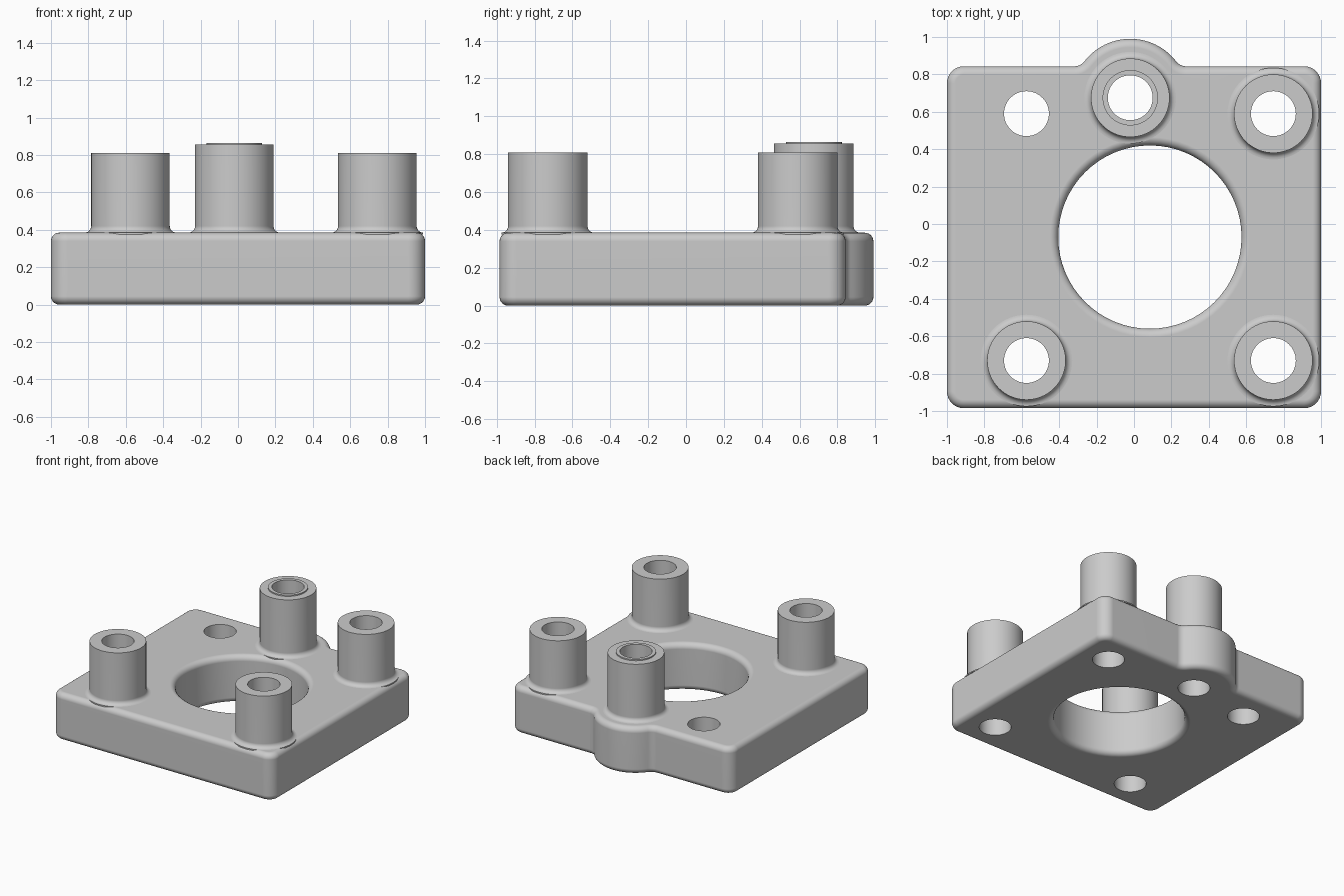
import bpy, bmesh, math
from math import sin, cos, pi

cube = bpy.data.objects.get("Cube")
if cube:
    bpy.data.objects.remove(cube, do_unlink=True)

PLATE_H = 0.385
EDGE_R = 0.045
BORE_R = 0.12
POST_R = 0.21
SEGS = 64

grey = bpy.data.materials.new("plain grey")
grey.use_nodes = True
grey.diffuse_color = (0.6, 0.6, 0.6, 1)
grey.node_tree.nodes["Principled BSDF"].inputs["Base Color"].default_value = (0.6, 0.6, 0.6, 1)


def finish(name, bm):
    bmesh.ops.recalc_face_normals(bm, faces=bm.faces)
    mesh = bpy.data.meshes.new(name)
    bm.to_mesh(mesh)
    bm.free()
    mesh.materials.append(grey)
    obj = bpy.data.objects.new(name, mesh)
    bpy.context.collection.objects.link(obj)
    return obj


def select(obj):
    bpy.ops.object.select_all(action='DESELECT')
    obj.select_set(True)
    bpy.context.view_layer.objects.active = obj


def smooth(obj):
    select(obj)
    bpy.ops.object.shade_smooth_by_angle(angle=math.radians(35))
    weighted = obj.modifiers.new("even_shading", 'WEIGHTED_NORMAL')
    weighted.keep_sharp = True


def arc(cx, cy, r, a0, a1, n):
    return [(cx + r * cos(a0 + (a1 - a0) * i / n), cy + r * sin(a0 + (a1 - a0) * i / n))
            for i in range(n + 1)]


def bridge(bm, a, b):
    n = len(a)
    for i in range(n):
        bm.faces.new((a[i], a[(i + 1) % n], b[(i + 1) % n], b[i]))


def lathe(name, x, y, profile, closed):
    """Revolve (radius, z) points; closed joins the last ring to the first."""
    bm = bmesh.new()
    rings = [[bm.verts.new((x + r * cos(2 * pi * i / SEGS), y + r * sin(2 * pi * i / SEGS), z))
              for i in range(SEGS)] for r, z in profile]
    for a, b in zip(rings, rings[1:]):
        bridge(bm, a, b)
    if closed:
        bridge(bm, rings[-1], rings[0])
    else:
        bm.faces.new(rings[0])
        bm.faces.new(rings[-1])
    return finish(name, bm)


def outline(d):
    """Plate outline with a rounded lobe at the back, moved inward by d."""
    front, back, corner = -0.985, 0.843, 0.09
    lobe_x, lobe_y, lobe_r, fillet = -0.02, 0.68, 0.31, 0.07
    r = corner - d
    fy = back + fillet
    fx = math.sqrt((lobe_r + fillet) ** 2 - (fy - lobe_y) ** 2)
    ang = math.atan2(fy - lobe_y, fx)
    pts = arc(-1 + corner, front + corner, r, pi, 1.5 * pi, 8)
    pts += arc(1 - corner, front + corner, r, 1.5 * pi, 2 * pi, 8)
    pts += arc(1 - corner, back - corner, r, 0, pi / 2, 8)
    pts += arc(lobe_x + fx, fy, fillet + d, 1.5 * pi, pi + ang, 8)
    pts += arc(lobe_x, lobe_y, lobe_r - d, ang, pi - ang, 28)[1:-1]
    pts += arc(lobe_x - fx, fy, fillet + d, -ang, -pi / 2, 8)
    pts += arc(-1 + corner, back - corner, r, pi / 2, pi, 8)
    return pts


# Rounded edge section: (inset, height), bottom to top
STEPS = [i * pi / 12 for i in range(7)]
section = [(EDGE_R * (1 - sin(a)), EDGE_R * (1 - cos(a))) for a in STEPS]
section += [(d, PLATE_H - z) for d, z in reversed(section)]

# Base plate
bm = bmesh.new()
rings = [[bm.verts.new((px, py, z)) for px, py in outline(d)] for d, z in section]
for lower, upper in zip(rings, rings[1:]):
    bridge(bm, lower, upper)
bm.faces.new(rings[0])
bm.faces.new(rings[-1])
plate = finish("base_plate", bm)

# Post positions: name, x, y, top height
posts = [("front_right_post", -0.575, -0.73, 0.81),
         ("front_left_post", 0.745, -0.73, 0.81),
         ("back_left_post", 0.745, 0.59, 0.81),
         ("back_middle_post", -0.02, 0.675, 0.855)]

# Cut the large opening with rounded rims, then the bolt holes
opening = [(0.49 + d, z) for d, z in section]
opening = [(opening[0][0], -0.1)] + opening + [(opening[-1][0], PLATE_H + 0.1)]
cutters = [lathe("opening_cutter", 0.085, -0.07, opening, False)]
for x, y in [(p[1], p[2]) for p in posts] + [(-0.575, 0.59)]:
    cutters.append(lathe("bolt_cutter", x, y, [(BORE_R, -0.1), (BORE_R, PLATE_H + 0.1)], False))
for cutter in cutters:
    cutter.hide_render = True
    cut = plate.modifiers.new("cut", 'BOOLEAN')
    cut.operation = 'DIFFERENCE'
    cut.solver = 'EXACT'
    cut.object = cutter
    select(plate)
    bpy.ops.object.modifier_apply(modifier=cut.name)
    bpy.data.objects.remove(cutter, do_unlink=True)
smooth(plate)

# Hollow posts with a coved foot
COVE = 0.035
for name, x, y, top in posts:
    foot = [(POST_R + COVE * (1 - sin(a)), PLATE_H + COVE * (1 - cos(a))) for a in STEPS]
    profile = [(BORE_R, PLATE_H - 0.01), (POST_R + COVE, PLATE_H - 0.01)] + foot
    profile += [(POST_R, top), (BORE_R, top)]
    smooth(lathe(name, x, y, profile, True))

# Raised sleeve rim on the tall post
name, x, y, top = posts[-1]
smooth(lathe("sleeve_rim", x, y, [(BORE_R, top - 0.02), (0.148, top - 0.02),
                                  (0.148, top + 0.01), (BORE_R, top + 0.01)], True))
